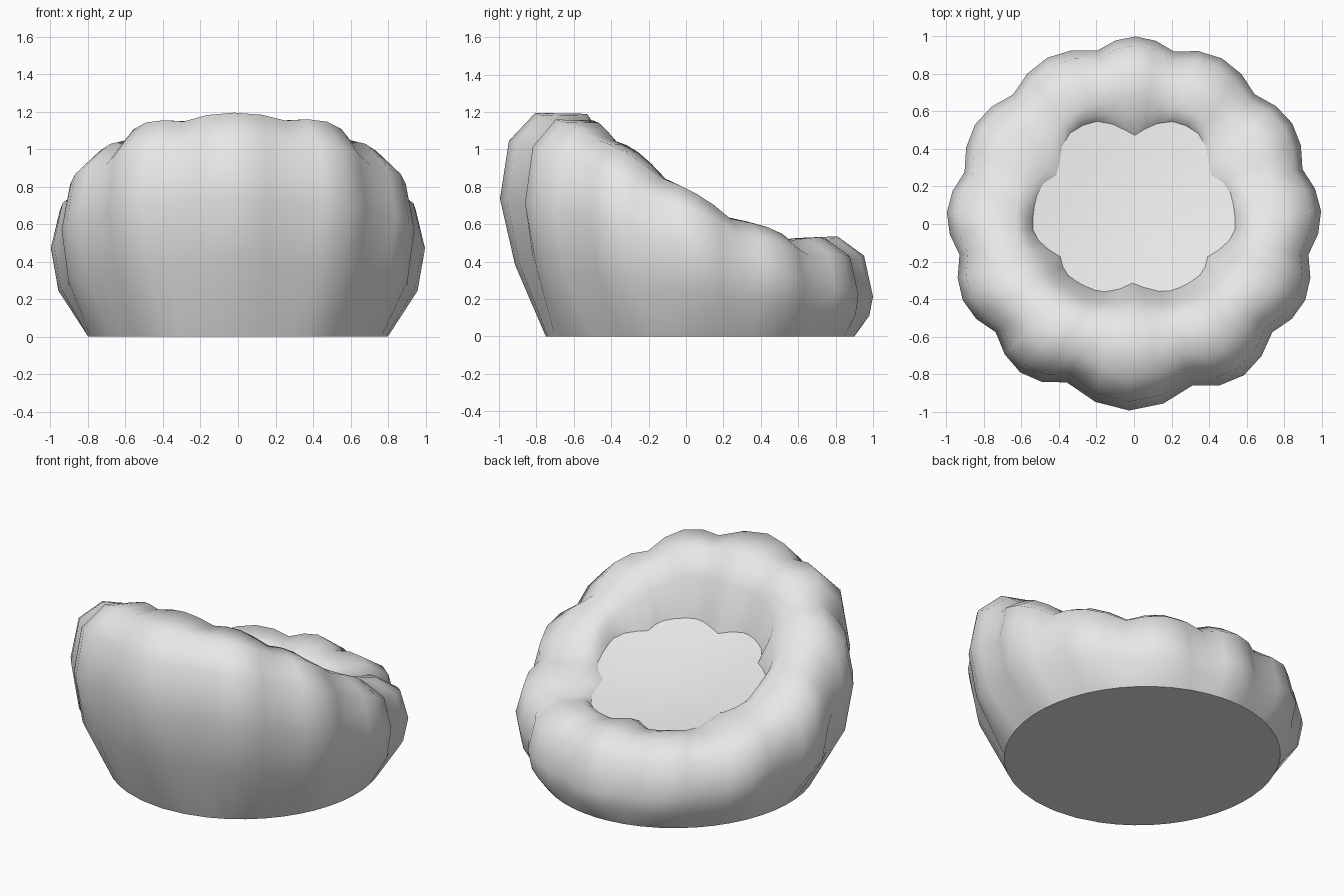
import bpy, bmesh
from math import sin, cos, pi, radians, degrees, asin

cube = bpy.data.objects.get("Cube")
if cube:
    bpy.data.objects.remove(cube, do_unlink=True)

fabric = bpy.data.materials.new("pale_grey_fabric")
fabric.use_nodes = True
colour = (0.8, 0.8, 0.8, 1)
fabric.diffuse_color = colour
fabric.node_tree.nodes["Principled BSDF"].inputs["Base Color"].default_value = colour

# Angles of the creases between the padded lobes, and steps across each lobe
CREASES = [-70, -38, -10, 18, 47, 77, 102, 133, 163, 190, 218, 247]
STEPS = 4

# Uneven outline of the seat opening, front to back: (angle, radius), same on both sides
OPENING = [(-90, 0.31), (-65, 0.40), (-35, 0.45), (-24, 0.43), (-6, 0.54), (22, 0.54),
           (34, 0.48), (48, 0.57), (57, 0.60), (72, 0.58), (90, 0.47)]


def opening_radius(s):
    a = degrees(asin(max(-1, min(1, s))))
    for (a0, r0), (a1, r1) in zip(OPENING, OPENING[1:]):
        if a <= a1:
            return r0 + (r1 - r0) * (a - a0) / (a1 - a0)
    return OPENING[-1][1]


def seat_height(x, y):
    return 0.595 - 0.37 * y + 0.2 * (x * x + y * y)


def section(angle, bulge):
    """Points up the outside, over the rim and down to the seat."""
    c, s = cos(angle), sin(angle)
    front = max(0, -s) ** 3
    back = max(0, s) ** 2
    top = 0.775 - 0.47 * s + 0.07 * s ** 2 + 0.14 * s ** 3 + 0.03 * bulge
    outer = 0.945 - 0.035 * front + (0.055 + 0.03 * front) * bulge
    wide_z = top * (0.61 - 0.22 * back)
    base_x, base_y = 0.8 * c, 0.075 + 0.825 * s
    wide_x, wide_y = outer * c, outer * s
    low = 0.8 - 0.13 * front
    inner = opening_radius(s)
    rim = 0.63 + 0.05 * back - 0.1 * front
    floor = seat_height(inner * c, inner * s)
    points = [(base_x, base_y, 0),
              (base_x + (wide_x - base_x) * low, base_y + (wide_y - base_y) * low, wide_z * 0.52),
              (wide_x, wide_y, wide_z)]
    for r, z in ((outer * 0.952, wide_z + (top - wide_z) * 0.66),
                 (outer * 0.81, top - 0.01),
                 (rim, top - 0.015),
                 (inner + (rim - inner) * 0.4, floor + (top - floor) * 0.6),
                 (inner, floor)):
        points.append((r * c, r * s, z))
    return points


def finish(name, bm):
    bmesh.ops.recalc_face_normals(bm, faces=bm.faces)
    mesh = bpy.data.meshes.new(name)
    bm.to_mesh(mesh)
    bm.free()
    mesh.materials.append(fabric)
    obj = bpy.data.objects.new(name, mesh)
    bpy.context.collection.objects.link(obj)
    bpy.ops.object.select_all(action='DESELECT')
    obj.select_set(True)
    bpy.context.view_layer.objects.active = obj
    bpy.ops.object.shade_smooth_by_angle(angle=radians(75), keep_sharp_edges=True)


sections = []
for start, end in zip(CREASES, CREASES[1:] + [CREASES[0] + 360]):
    for k in range(STEPS):
        f = k / STEPS
        sections.append(section(radians(start + (end - start) * f), sin(pi * f)))

# Padded body: lobed ring with a flat base and sunken inner wall
bm = bmesh.new()
rings = [[bm.verts.new(p) for p in sec] for sec in sections]
for a, b in zip(rings, rings[1:] + rings[:1]):
    for j in range(len(a) - 1):
        bm.faces.new((a[j], b[j], b[j + 1], a[j + 1]))
base = bm.faces.new([ring[0] for ring in rings])
for e in base.edges:
    e.smooth = False
finish("padded_body", bm)

# Dished, sloping seat cushion meeting the inner edge of the body
bm = bmesh.new()
loops = []
for scale in (1, 0.66, 0.33):
    loop = []
    for sec in sections:
        x, y = sec[-1][0] * scale, sec[-1][1] * scale
        loop.append(bm.verts.new((x, y, seat_height(x, y))))
    loops.append(loop)
centre = bm.verts.new((0, 0, seat_height(0, 0)))
for i in range(len(sections)):
    j = (i + 1) % len(sections)
    for outer, inner in zip(loops, loops[1:]):
        bm.faces.new((outer[i], outer[j], inner[j], inner[i]))
    bm.faces.new((loops[-1][i], loops[-1][j], centre))
finish("seat_cushion", bm)
